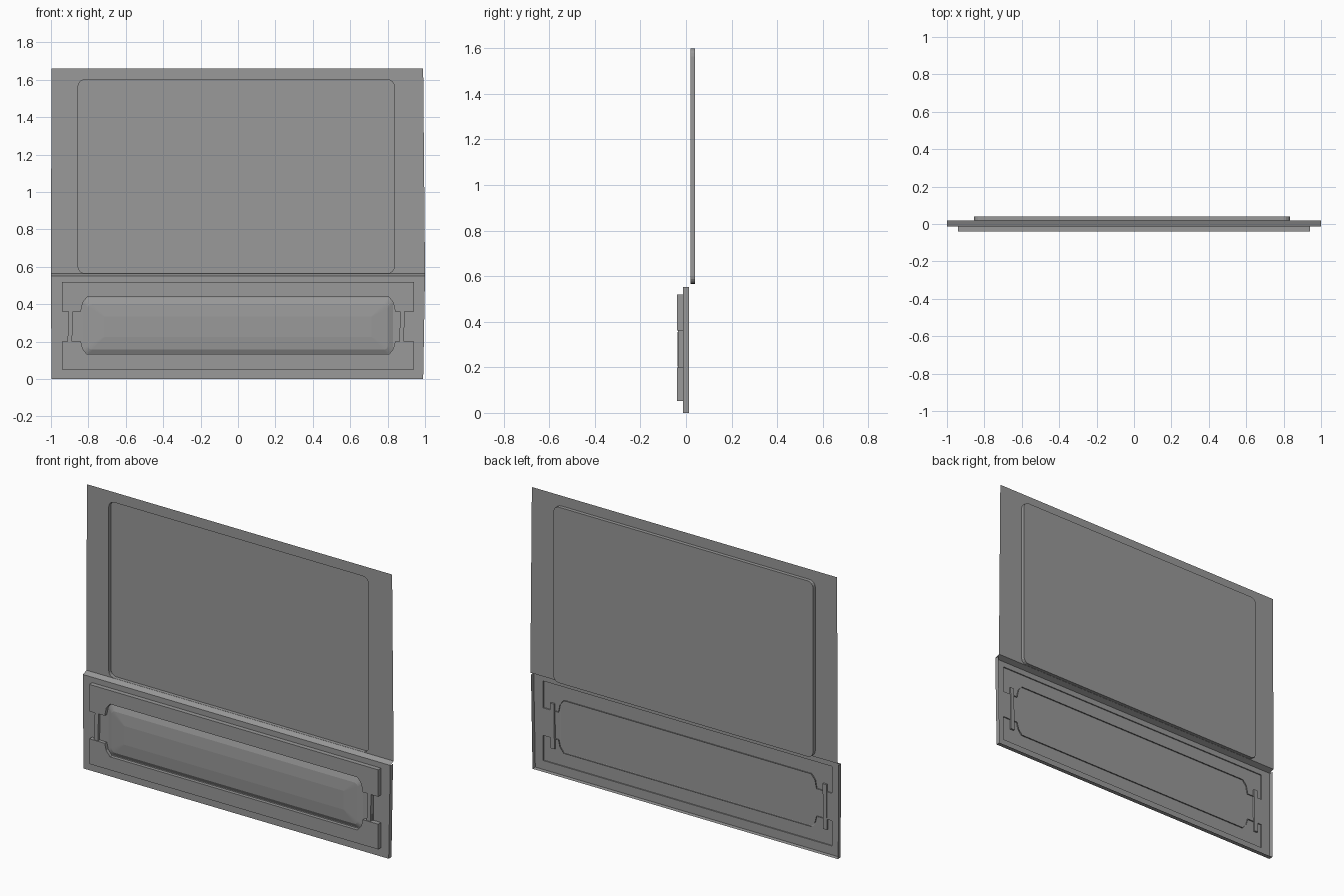
import bpy, bmesh, math

cube = bpy.data.objects.get("Cube")
if cube:
    bpy.data.objects.remove(cube)

grey = bpy.data.materials.new("plain_grey")
grey.use_nodes = True
grey.diffuse_color = (0.32, 0.32, 0.32, 1)
grey.node_tree.nodes["Principled BSDF"].inputs["Base Color"].default_value = grey.diffuse_color

SHEET, RIM, FACE, FLOOR, PAD = 0.019, 0.013, -0.013, -0.02, -0.04


def rounded(x0, x1, z0, z1, r, steps=4):
    """Rounded rectangle outline in x and z."""
    pts = []
    corners = [(x1 - r, z1 - r), (x0 + r, z1 - r), (x0 + r, z0 + r), (x1 - r, z0 + r)]
    for i, (cx, cz) in enumerate(corners):
        for s in range(steps + 1):
            a = math.pi / 2 * (i + s / steps)
            pts.append((cx + r * math.cos(a), cz + r * math.sin(a)))
    return pts


def loop(bm, pts, y):
    return [bm.verts.new((x, y, z)) for x, z in pts]


def bridge(bm, a, b):
    for i in range(len(a)):
        j = (i + 1) % len(a)
        bm.faces.new((a[i], a[j], b[j], b[i]))


def fill(bm, *loops):
    """Flat face bounded by the first loop, with the others as holes."""
    edges = []
    for vs in loops:
        for i in range(len(vs)):
            pair = (vs[i], vs[(i + 1) % len(vs)])
            edges.append(bm.edges.get(pair) or bm.edges.new(pair))
    bmesh.ops.triangle_fill(bm, edges=edges, use_beauty=True, use_dissolve=False, normal=(0, -1, 0))


def finish(bm, name, closed=False):
    bmesh.ops.recalc_face_normals(bm, faces=bm.faces)
    if not closed:
        # Open shells face the front
        front = sum(f.normal.y * f.calc_area() for f in bm.faces)
        if front > 0:
            bmesh.ops.reverse_faces(bm, faces=bm.faces)
    mesh = bpy.data.meshes.new(name)
    bm.to_mesh(mesh)
    bm.free()
    mesh.materials.append(grey)
    obj = bpy.data.objects.new(name, mesh)
    bpy.context.collection.objects.link(obj)
    return obj


# Upper sheet with the window pocket pressed towards the back
bm = bmesh.new()
outer = loop(bm, [(-1, 0.565), (1, 0.565), (0.99, 1.66), (-0.997, 1.66)], SHEET)
window = rounded(-0.855, 0.835, 0.566, 1.6, 0.035)
mouth, back = loop(bm, window, SHEET), loop(bm, window, 0.04)
fill(bm, outer, mouth)
bridge(bm, mouth, back)
fill(bm, back)
finish(bm, "upper_window_panel")

# Outline shared by the shallow pocket and the raised trim
X, NX, LOW, HIGH = 0.94, 0.84, 0.2, 0.362
notched = [(-X, 0.052), (X, 0.052), (X, LOW), (NX + 0.05, LOW), (NX + 0.05, HIGH), (X, HIGH),
           (X, 0.52), (-X, 0.52), (-X, HIGH), (-NX - 0.05, HIGH), (-NX - 0.05, LOW), (-X, LOW)]

# Lower panel: sloped shoulder, front face, pocket and turned-back rim
bm = bmesh.new()
edge = [(-0.997, 0), (0.99, 0), (1, 0.552), (-1, 0.552)]
outer = loop(bm, edge, FACE)
mouth, back = loop(bm, notched, FACE), loop(bm, notched, FLOOR)
fill(bm, outer, mouth)
bridge(bm, mouth, back)
fill(bm, back)
rim = loop(bm, edge, RIM)
for i in (0, 1, 3):
    j = (i + 1) % 4
    bm.faces.new((outer[i], outer[j], rim[j], rim[i]))
shoulder = loop(bm, [(1, 0.565), (-1, 0.565)], SHEET)
bm.faces.new((outer[3], outer[2], shoulder[0], shoulder[1]))
finish(bm, "lower_panel")


# Upper and lower raised trim, wrapping the grip
def trim(name, end, notch, lip):
    d = 1 if lip > notch else -1
    pts = [(-X, end), (X, end), (X, notch), (NX, notch), (NX - 0.01, lip - d * 0.03),
           (NX - 0.035, lip), (-NX + 0.035, lip), (-NX + 0.01, lip - d * 0.03), (-NX, notch), (-X, notch)]
    bm = bmesh.new()
    a, b = loop(bm, pts, FACE), loop(bm, pts, PAD)
    bridge(bm, a, b)
    fill(bm, b)
    finish(bm, name)


trim("upper_trim", 0.52, HIGH, 0.44)
trim("lower_trim", 0.052, LOW, 0.13)

# Faceted grip between the trims
bm = bmesh.new()
rings = [loop(bm, rounded(-0.83, 0.83, 0.132, 0.438, 0.03), -0.019),
         loop(bm, rounded(-0.8, 0.8, 0.157, 0.4, 0.02), -0.032),
         loop(bm, rounded(-0.715, 0.715, 0.225, 0.335, 0.003), -0.038)]
for a, b in zip(rings, rings[1:]):
    bridge(bm, a, b)
fill(bm, rings[-1])
finish(bm, "door_grip")

# Slim end bars beside the grip, slightly leaning, reaching through to the back
for name, x in (("left_end_bar", 0.877), ("right_end_bar", -0.897)):
    for part, z0, z1, y0, y1 in (("front", 0.2, 0.362, -0.036, FLOOR), ("back", 0.14, 0.405, FLOOR, -0.009)):
        bm = bmesh.new()
        pts = [(x - 0.014, z0), (x + 0.01, z0), (x + 0.014, z1), (x - 0.01, z1)]
        a, b = loop(bm, pts, y0), loop(bm, pts, y1)
        bridge(bm, a, b)
        fill(bm, a)
        fill(bm, b)
        finish(bm, name + "_" + part, closed=True)
